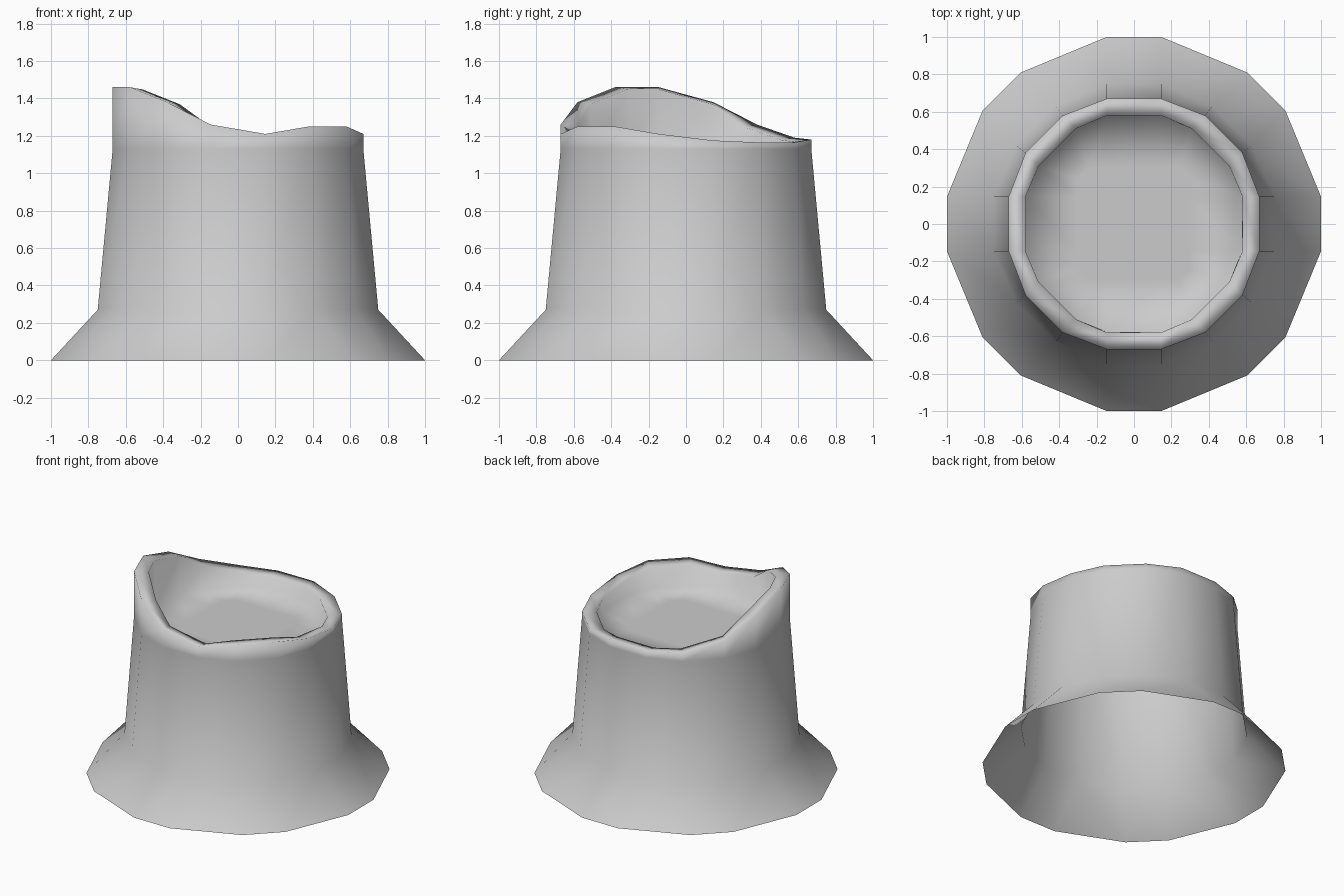
import bpy, bmesh

if "Cube" in bpy.data.objects:
    bpy.data.objects.remove(bpy.data.objects["Cube"])

# Height of the wavy rim, one value per side, counter-clockwise from +x
RIM = [1.175, 1.165, 1.165, 1.18, 1.18, 1.19, 1.26, 1.38,
       1.46, 1.46, 1.38, 1.26, 1.21, 1.25, 1.25, 1.21]


def ring(bm, r, s, p, q, heights):
    """16-sided loop: four points repeated by quarter turns."""
    pts = [(r, s), (p, q), (q, p), (s, r)]
    loop = []
    for _ in range(4):
        loop += pts
        pts = [(-y, x) for x, y in pts]
    return [bm.verts.new((x, y, z)) for (x, y), z in zip(loop, heights)]


def flat(z):
    return [z] * 16


bm = bmesh.new()
rings = [
    ring(bm, 1.0, 0.146, 0.81, 0.605, flat(0)),       # flared foot
    ring(bm, 0.75, 0.146, 0.63, 0.42, flat(0.27)),    # top of flare
    ring(bm, 0.67, 0.146, 0.58, 0.38, flat(1.13)),    # below the rim
    ring(bm, 0.67, 0.146, 0.58, 0.38, RIM),           # outer rim
    ring(bm, 0.58, 0.146, 0.51, 0.31, [z - 0.012 for z in RIM]),  # inner rim
    ring(bm, 0.575, 0.146, 0.508, 0.308, flat(1.08)), # edge of hollow floor
    ring(bm, 0.30, 0.146, 0.30, 0.24, flat(1.08)),    # inner floor
]
for a, b in zip(rings, rings[1:]):
    for i in range(16):
        j = (i + 1) % 16
        bm.faces.new((a[i], a[j], b[j], b[i]))
bm.faces.new(rings[-1])
for f in bm.faces:
    f.smooth = True

mesh = bpy.data.meshes.new("stump")
bm.to_mesh(mesh)
bm.free()
obj = bpy.data.objects.new("stump", mesh)
bpy.context.collection.objects.link(obj)
